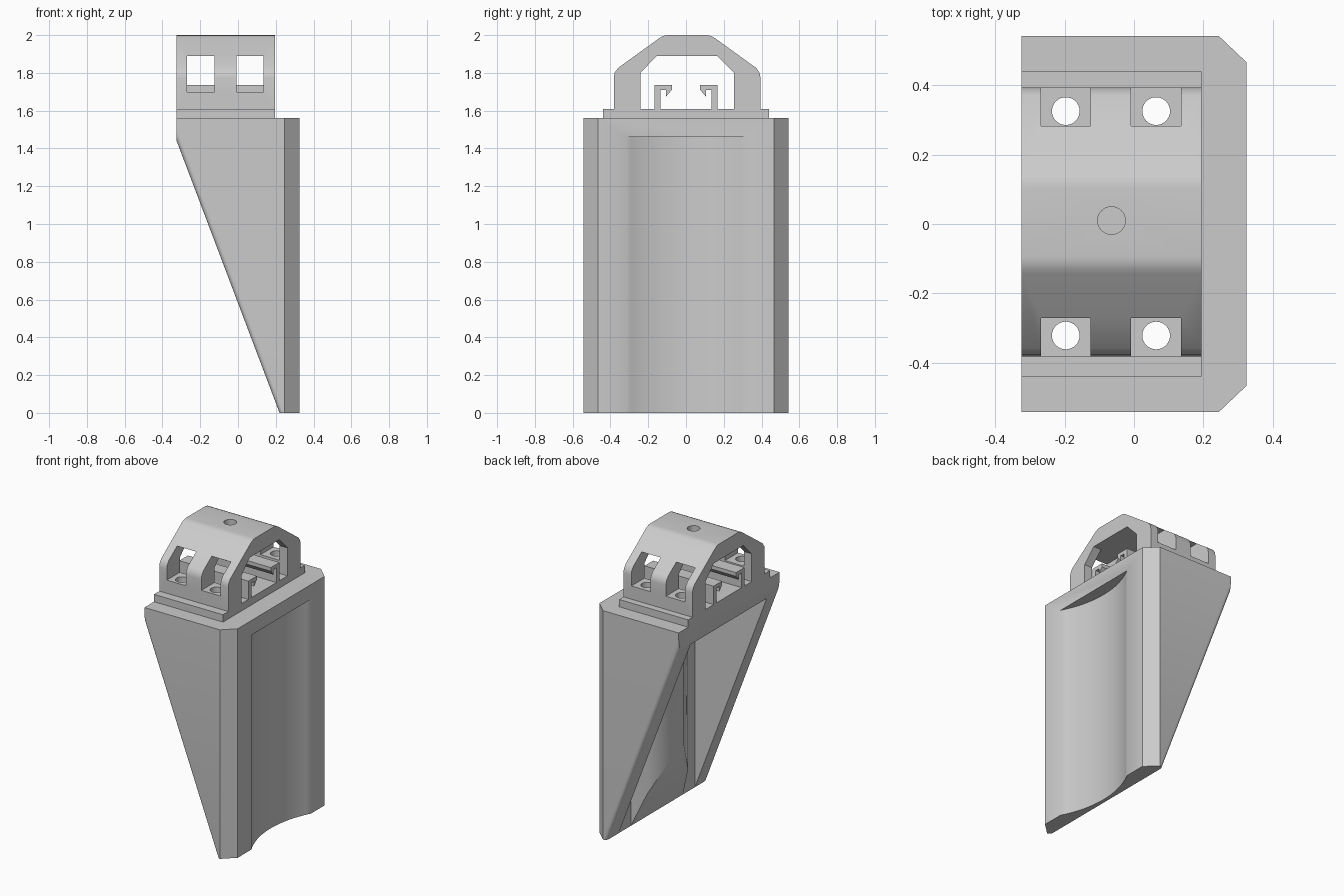
import bpy, bmesh, math
from mathutils import Vector

if "Cube" in bpy.data.objects:
    bpy.data.objects.remove(bpy.data.objects["Cube"], do_unlink=True)

grey = bpy.data.materials.new("plain grey")
grey.use_nodes = True
GREY = (0.6, 0.6, 0.6, 1)
grey.diffuse_color = GREY
grey.node_tree.nodes["Principled BSDF"].inputs["Base Color"].default_value = GREY


def prism(name, pts, axis, lo, hi):
    """Extrude a 2D outline along an axis: x takes (y, z), y takes (x, z), z takes (x, y)."""
    place = {"x": lambda a, b, h: (h, a, b),
             "y": lambda a, b, h: (a, h, b),
             "z": lambda a, b, h: (a, b, h)}[axis]
    bm = bmesh.new()
    face = bm.faces.new([bm.verts.new(place(a, b, lo)) for a, b in pts])
    new = bmesh.ops.extrude_face_region(bm, geom=[face])["geom"]
    shift = Vector(place(0, 0, hi - lo))
    bmesh.ops.translate(bm, vec=shift, verts=[v for v in new if isinstance(v, bmesh.types.BMVert)])
    bmesh.ops.recalc_face_normals(bm, faces=bm.faces)
    mesh = bpy.data.meshes.new(name)
    bm.to_mesh(mesh)
    bm.free()
    mesh.materials.append(grey)
    obj = bpy.data.objects.new(name, mesh)
    bpy.context.collection.objects.link(obj)
    return obj


def circle(cx, cy, r, n=32):
    return [(cx + r * math.cos(i * math.tau / n), cy + r * math.sin(i * math.tau / n))
            for i in range(n)]


def rect(a0, a1, b0, b1):
    return [(a0, b0), (a1, b0), (a1, b1), (a0, b1)]


def mirrored(half):
    """Close an outline whose second coordinate is symmetric about zero."""
    return half + [(x, -y) for x, y in reversed(half)]


def cut(target, cutter):
    cutter.hide_render = True
    mod = target.modifiers.new("cut", "BOOLEAN")
    mod.object = cutter
    mod.operation = "DIFFERENCE"
    mod.solver = "EXACT"
    bpy.context.view_layer.objects.active = target
    bpy.ops.object.modifier_apply(modifier=mod.name)
    bpy.data.objects.remove(cutter, do_unlink=True)


# Main body with chamfered corners and a sloping rear
body = prism("body", mirrored([(-.325, .543), (.245, .543), (.325, .467)]), "z", 0, 1.56)
cut(body, prism("slope_cutter", [(-.3795, 1.584), (.2745, -.144), (-.6, -.144), (-.6, 1.584)],
                "y", -1, 1))

# Soften the outer edges of the slope
bm = bmesh.new()
bm.from_mesh(body.data)
edges = []
for e in bm.edges:
    d = e.verts[0].co - e.verts[1].co
    if abs(d.x) > .1 and abs(d.z) > .1 and abs(d.y) < .001:
        edges.append(e)
bmesh.ops.bevel(bm, geom=edges, offset=.03, segments=5, profile=.5, affect="EDGES")
bm.to_mesh(body.data)
bm.free()

# Hollow rear pocket that runs out at the foot, leaving a tapered spine behind the groove
pocket = mirrored([(-.6, .41), (.219, .41), (.219, .28), (.138, .22), (.04, .035)])
cut(body, prism("pocket_cutter", pocket, "z", .003, 1.43))

# Shallow round groove in the outer face
cut(body, prism("groove_cutter", circle(.925, 0, .68, 128), "z", -.1, 1.46))

# Step plate
plate = prism("step_plate", rect(-.325, .195, -.44, .44), "z", 1.56, 1.61)

# Arched housing, set slightly towards the back
OFFSET = .006
outer = [(.388, 1.61), (.388, 1.775), (.384, 1.80), (.366, 1.826),
         (.15, 1.982), (.134, 1.992), (.118, 1.998), (.10, 2.0)]
inner = [(.16, 1.89), (.248, 1.80), (.248, 1.61)]
half = outer + [(-y, z) for y, z in reversed(outer)]
half += [(-y, z) for y, z in reversed(inner)] + inner
arch = prism("arch_housing", [(y + OFFSET, z) for y, z in half], "x", -.325, .195)

# Side windows with screw holes through their sills
for cx in (-.197, .064):
    cut(arch, prism("window_cutter", rect(cx - .072, cx + .072, 1.70, 1.89), "y", -.6, .6))
    for cy in (-.322, .326):
        for part in (arch, plate, body):
            cut(part, prism("screw_cutter", circle(cx, cy, .04), "z", 1.35, 1.75))

# Hole in the crown of the arch
cut(arch, prism("crown_cutter", circle(-.065, .01, .04), "z", 1.8, 2.1))

# Pair of hooked rails inside the arch
hook = [(.167, 1.61), (.167, 1.735), (.075, 1.735), (.075, 1.71), (.105, 1.675),
        (.105, 1.71), (.135, 1.71), (.135, 1.61)]
for side, name in ((1, "back_hook_rail"), (-1, "front_hook_rail")):
    prism(name, [(side * y, z) for y, z in hook], "x", -.325, .195)

# Smooth the curved surfaces, keeping hard edges sharp
for part in (body, plate, arch):
    bpy.ops.object.select_all(action="DESELECT")
    part.select_set(True)
    bpy.context.view_layer.objects.active = part
    bpy.ops.object.shade_smooth_by_angle(angle=math.radians(30))
